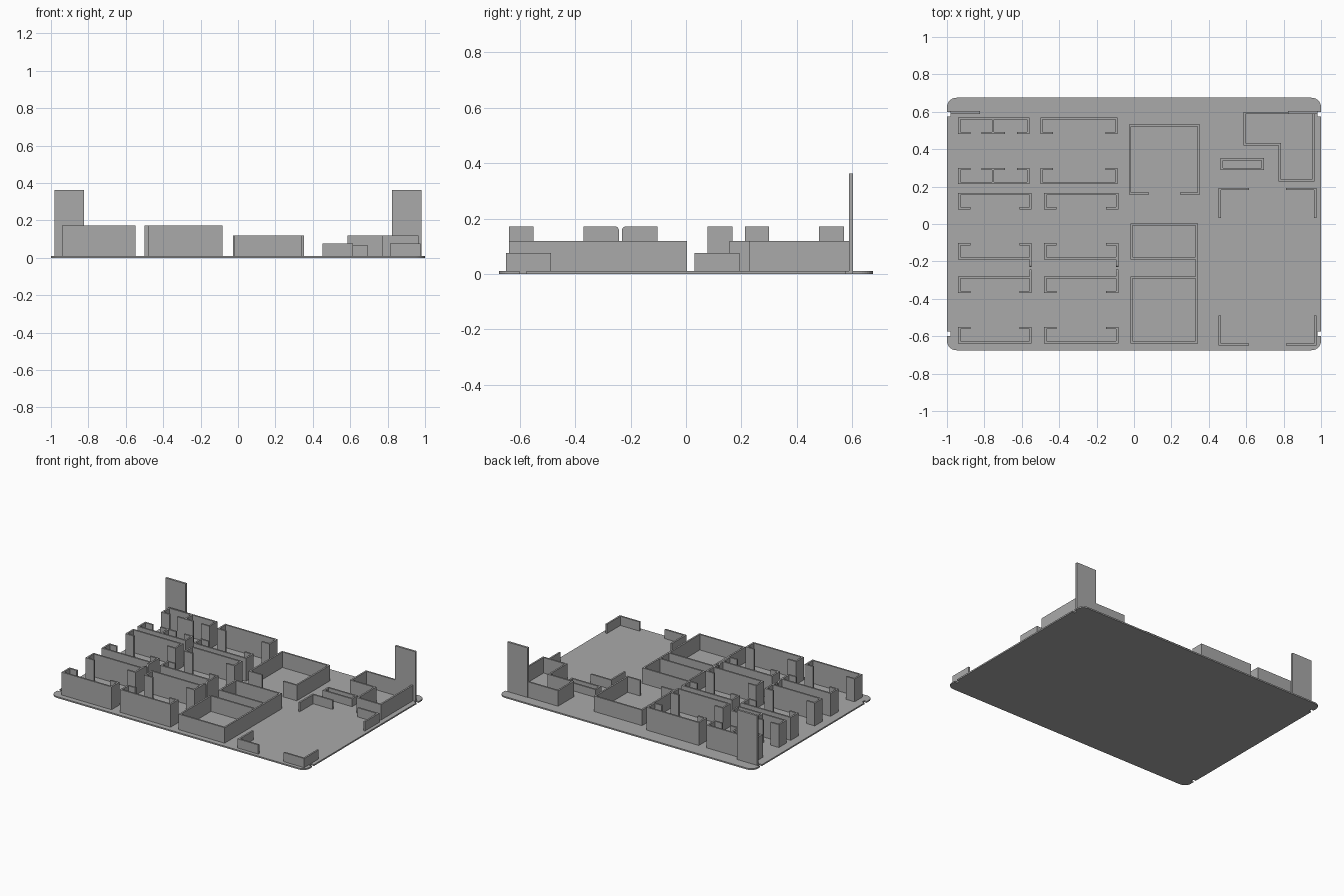
import bpy, bmesh, math
from mathutils import Vector

if "Cube" in bpy.data.objects:
    bpy.data.objects.remove(bpy.data.objects["Cube"])

FLOOR = 0.01      # base thickness
T = 0.012         # wall thickness
TALL, MID, LOW = 0.172, 0.12, 0.075
LIP = 0.066

grey = bpy.data.materials.new("plain grey")
grey.use_nodes = True
grey.diffuse_color = (0.4, 0.4, 0.4, 1)
grey.node_tree.nodes["Principled BSDF"].inputs["Base Color"].default_value = grey.diffuse_color


def finish(name, bm):
    bmesh.ops.recalc_face_normals(bm, faces=bm.faces)
    mesh = bpy.data.meshes.new(name)
    bm.to_mesh(mesh)
    bm.free()
    mesh.materials.append(grey)
    obj = bpy.data.objects.new(name, mesh)
    bpy.context.collection.objects.link(obj)
    return obj


def prism(name, points, direction):
    """Extrude a closed outline of 3D points along a vector."""
    bm = bmesh.new()
    face = bm.faces.new([bm.verts.new(p) for p in points])
    new = bmesh.ops.extrude_face_region(bm, geom=[face], use_keep_orig=True)["geom"]
    bmesh.ops.translate(bm, vec=direction,
                        verts=[v for v in new if isinstance(v, bmesh.types.BMVert)])
    return finish(name, bm)


def wall(name, path, top, closed=False):
    """Mitred wall whose outer edge follows the path; thickness goes to the left."""
    pts = [Vector(p) for p in path]
    n = len(pts)
    bm = bmesh.new()
    rings = []
    for i, p in enumerate(pts):
        normals = []
        for a, b in ((i - 1, i), (i, i + 1)):
            if closed or (a >= 0 and b < n):
                d = (pts[b % n] - pts[a % n]).normalized()
                normals.append(Vector((-d.y, d.x)))
        m = sum(normals, Vector((0, 0)))
        q = p + m * (T * len(normals) / m.length_squared)
        if len(normals) == 1:
            q = p + normals[0] * T
        rings.append([bm.verts.new((v.x, v.y, z)) for v, z in
                      ((p, FLOOR), (q, FLOOR), (q, top), (p, top))])
    for i in range(n if closed else n - 1):
        a, b = rings[i], rings[(i + 1) % n]
        for k in range(4):
            j = (k + 1) % 4
            bm.faces.new((a[k], a[j], b[j], b[k]))
    if not closed:
        bm.faces.new(rings[0])
        bm.faces.new(rings[-1])
    return finish(name, bm)


def rect(x0, y0, x1, y1):
    return [(x0, y0), (x1, y0), (x1, y1), (x0, y1)]


def block(name, x0, y0, x1, y1, top):
    return prism(name, [(x, y, FLOOR) for x, y in rect(x0, y0, x1, y1)], (0, 0, top - FLOOR))


def bay(name, x0, x1, solid, open_y):
    """Three-sided room with short lips on its open side."""
    path = [(x0 + LIP, open_y), (x0, open_y), (x0, solid),
            (x1, solid), (x1, open_y), (x1 - LIP, open_y)]
    wall(name, path if open_y > solid else path[::-1], TALL)


# Base plate with rounded corners and small side notches
R, HX, HY = 0.05, 1.0, 0.675
corner = [(HX - 0.02, 0.575), (HX - 0.02, 0.6), (HX, 0.6)]
corner = [(HX, 0.575)] + corner
for i in range(9):
    a = math.pi / 2 * i / 8
    corner.append((HX - R + R * math.cos(a), HY - R + R * math.sin(a)))
outline = []
for sx, sy in ((1, 1), (-1, 1), (-1, -1), (1, -1)):
    quarter = [(sx * x, sy * y, 0) for x, y in corner]
    outline += quarter if sx * sy > 0 else quarter[::-1]
prism("base_plate", outline, (0, 0, FLOOR))

# Bays: wall side and open side of each row
back_rows = [(0.57, 0.48), (0.213, 0.3)]
front_rows = [(0.167, 0.078), (-0.189, -0.102), (-0.28, -0.37), (-0.638, -0.55)]
for rows, spans, label in (
        (back_rows, ((-0.94, -0.56), (-0.5, -0.087)), "back_bay"),
        (front_rows, ((-0.94, -0.547), (-0.48, -0.083)), "front_bay")):
    for solid, open_y in rows:
        for x0, x1 in spans:
            bay(label, x0, x1, solid, open_y)

# Dividers in the back bays of the outer column
for solid, open_y in back_rows:
    s = 1 if open_y > solid else -1
    lo, hi = sorted((solid + s * T, open_y - s * T))
    block("bay_divider", -0.76, lo, -0.76 + T, hi, TALL)
    lo, hi = sorted((open_y, open_y - s * T))
    block("divider_lip", -0.815, lo, -0.69, hi, TALL)

# Round-cornered tabs that meet between the middle rows
r = 0.015
for x in (-0.547, -0.083):
    for root, tip in ((-0.189, -0.231), (-0.28, -0.242)):
        s = 1 if tip > root else -1
        arc = [(x, tip - s * r * (1 - math.cos(math.pi / 2 * k / 5)),
                TALL - r + r * math.sin(math.pi / 2 * k / 5)) for k in range(6)]
        prism("rounded_tab", [(x, root, FLOOR), (x, tip, FLOOR)] + arc + [(x, root, TALL)],
              (-T, 0, 0))

# Middle rooms
wall("doorway_room", [(0.245, 0.157), (0.352, 0.157), (0.352, 0.532),
                      (-0.027, 0.532), (-0.027, 0.157), (0.08, 0.157)][::1], MID)
wall("small_room", rect(-0.02, -0.189, 0.342, 0.003), MID, True)
wall("square_room", rect(-0.02, -0.638, 0.342, -0.28), MID, True)
block("room_link_wall", 0.342 - T, -0.28, 0.342, -0.189, MID)

# L-shaped corner room and counter
wall("corner_room", [(0.585, 0.42), (0.773, 0.42), (0.773, 0.227), (0.964, 0.227),
                     (0.964, 0.6), (0.585, 0.6)], MID, True)
wall("counter", rect(0.463, 0.288, 0.695, 0.352), 0.065, True)

# Low corner brackets around the open area
X0, X1, Y0, Y1, LEG = 0.452, 0.975, -0.65, 0.193, 0.162
for x, sx in ((X0, 1), (X1, -1)):
    for y, sy in ((Y0, 1), (Y1, -1)):
        path = [(x, y + sy * LEG), (x, y), (x + sx * LEG, y)]
        wall("corner_bracket", path if sx * sy > 0 else path[::-1], LOW)

# Tall panels at the back corners
for side, s in (("left", 1), ("right", -1)):
    lo, hi = sorted((s * 0.823, s * 0.982))
    block(side + "_tall_panel", lo, 0.588, hi, 0.603, 0.362)
